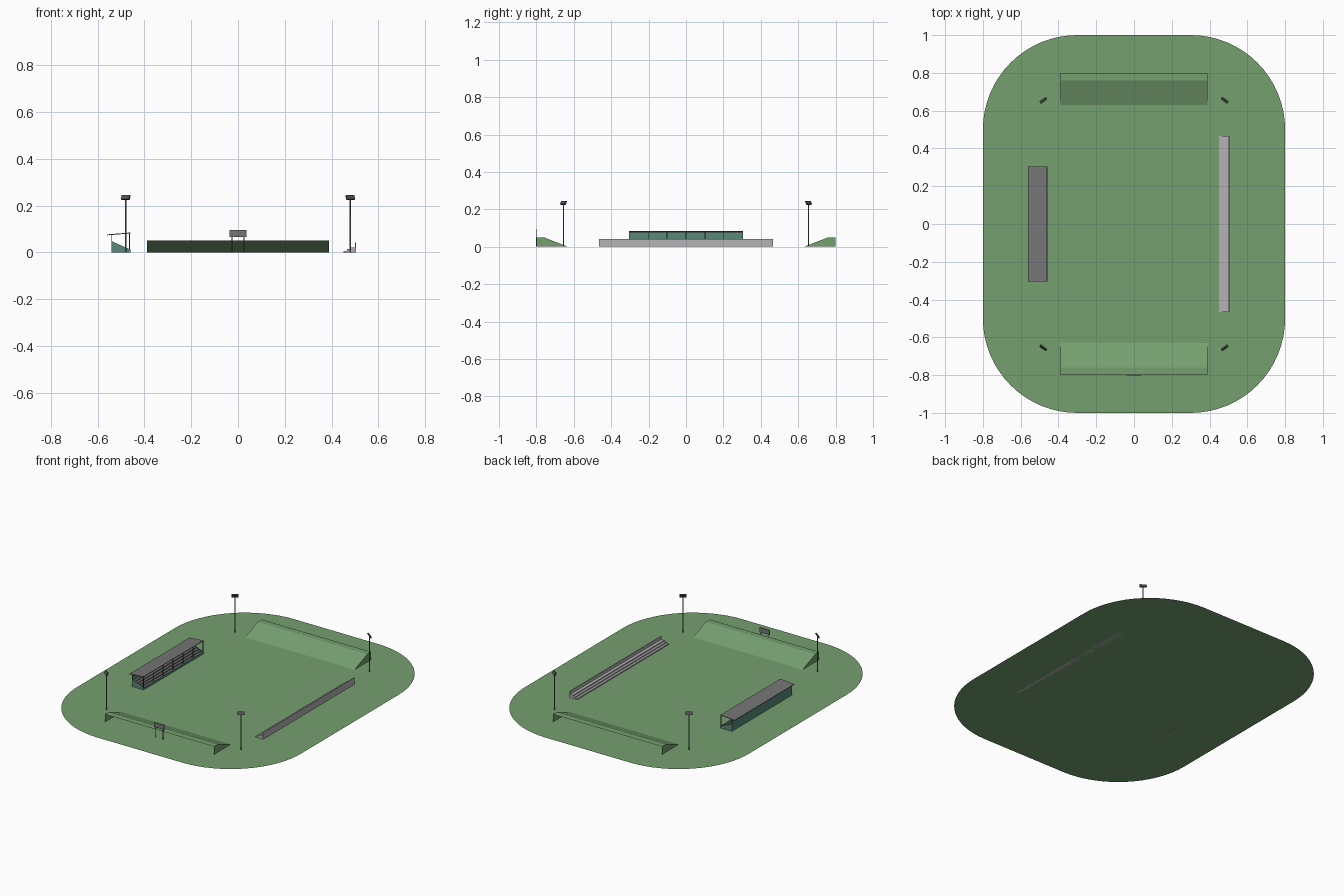
import bpy, bmesh, math
from mathutils import Matrix, Vector

old = bpy.data.objects.get("Cube")
if old:
    bpy.data.objects.remove(old, do_unlink=True)


def material(name, r, g, b):
    m = bpy.data.materials.new(name)
    m.use_nodes = True
    m.diffuse_color = (r, g, b, 1)
    m.node_tree.nodes["Principled BSDF"].inputs["Base Color"].default_value = (r, g, b, 1)
    return m


GRASS = material("grass green", 0.18, 0.35, 0.16)
CONCRETE = material("light concrete", 0.46, 0.45, 0.46)
METAL = material("grey metal", 0.18, 0.18, 0.18)
DARK = material("dark metal", 0.09, 0.09, 0.09)
TEAL = material("teal panel", 0.10, 0.25, 0.19)


def finish(name, bm, mat, matrix=None):
    bmesh.ops.recalc_face_normals(bm, faces=bm.faces)
    mesh = bpy.data.meshes.new(name)
    bm.to_mesh(mesh)
    bm.free()
    mesh.materials.append(mat)
    ob = bpy.data.objects.new(name, mesh)
    if matrix is not None:
        ob.matrix_world = matrix
    bpy.context.collection.objects.link(ob)
    return ob


def add_box(bm, lo, hi):
    lo, hi = Vector(lo), Vector(hi)
    size = hi - lo
    bmesh.ops.create_cube(bm, size=1, matrix=Matrix.Translation((lo + hi) / 2)
                          @ Matrix.Diagonal((*size, 1)))


def boxes(name, mat, pairs, matrix=None):
    bm = bmesh.new()
    for lo, hi in pairs:
        add_box(bm, lo, hi)
    return finish(name, bm, mat, matrix)


def prism(name, mat, profile, y0, y1):
    """Extrude an x-z profile along y."""
    bm = bmesh.new()
    face = bm.faces.new([bm.verts.new((x, y0, z)) for x, z in profile])
    ext = bmesh.ops.extrude_face_region(bm, geom=[face], use_keep_orig=True)
    verts = [v for v in ext["geom"] if isinstance(v, bmesh.types.BMVert)]
    bmesh.ops.translate(bm, verts=verts, vec=(0, y1 - y0, 0))
    return finish(name, bm, mat)


# Rounded grass field
bm = bmesh.new()
R, N = 0.5, 16
ring = []
for k, (sx, sy) in enumerate([(1, 1), (-1, 1), (-1, -1), (1, -1)]):
    for i in range(N + 1):
        a = math.pi / 2 * (k + i / N)
        ring.append(bm.verts.new((sx * (0.8 - R) + R * math.cos(a),
                                  sy * (1 - R) + R * math.sin(a), 0)))
bm.faces.new(ring)
finish("field", bm, GRASS)

# Grass banks behind both ends, open on the outer side
for side, label in ((-1, "front"), (1, "back")):
    bm = bmesh.new()
    rows = []
    for x in (-0.39, 0.39):
        rows.append([bm.verts.new((x, side * y, z)) for y, z in
                     ((0.63, 0), (0.76, 0.05), (0.80, 0.05), (0.80, 0))])
    a, b = rows
    for i in range(2):
        bm.faces.new((a[i], a[i + 1], b[i + 1], b[i]))
    bm.faces.new(a)
    bm.faces.new(b)
    finish(label + "_bank", bm, GRASS)

# Open terrace with three steps and a low back wall
prism("terrace", CONCRETE,
      [(0.45, 0), (0.45, 0.007), (0.465, 0.007), (0.465, 0.014), (0.48, 0.014),
       (0.48, 0.021), (0.50, 0.021), (0.50, 0.042), (0.505, 0.042), (0.505, 0)],
      -0.465, 0.465)

# Covered stand: steps, end panels, back wall, posts and roof
L = 0.305
steps, n = [(-0.538, 0)], 5
for i in range(n):
    x, z = -0.536 + i * 0.015, 0.040 - i * 0.007
    steps += [(x, z), (x + 0.015, z)]
steps.append((-0.461, 0))
prism("stand_steps", METAL, steps, -L + 0.004, L - 0.004)
ends = [(-0.54, 0), (-0.54, 0.048), (-0.46, 0.012), (-0.46, 0)]
for s, label in ((-1, "front"), (1, "back")):
    prism("stand_end_" + label, TEAL, ends, s * L, s * (L - 0.004))
boxes("stand_front_wall", TEAL, [((-0.462, -L, 0), (-0.459, L, 0.014))])
boxes("stand_back_wall", TEAL, [((-0.541, -L, 0), (-0.538, L, 0.077))])
posts = []
for i in range(7):
    y = (i / 3 - 1) * (L - 0.002)
    posts.append(((-0.465, y - 0.002, 0), (-0.461, y + 0.002, 0.082)))
boxes("stand_posts", DARK, posts)
prism("stand_roof", METAL, [(-0.56, 0.073), (-0.46, 0.081), (-0.46, 0.085), (-0.56, 0.077)],
      -L, L)

# Scoreboard on two legs
boxes("scoreboard_panel", METAL, [((-0.036, -0.803, 0.065), (0.036, -0.798, 0.095))])
boxes("scoreboard_legs", DARK,
      [((x - 0.002, -0.802, 0), (x + 0.002, -0.799, 0.066)) for x in (-0.026, 0.026)])

# Four floodlights, tilted towards the centre
for sx in (-1, 1):
    for sy in (-1, 1):
        label = ("front_" if sy < 0 else "back_") + ("left" if sx > 0 else "right")
        pos = Vector((sx * 0.48, sy * 0.655, 0))
        bm = bmesh.new()
        bmesh.ops.create_cone(bm, cap_ends=True, segments=8, radius1=0.0035, radius2=0.0025,
                              depth=0.232, matrix=Matrix.Translation((0, 0, 0.116)))
        finish("light_pole_" + label, bm, METAL, Matrix.Translation(pos))
        turn = math.atan2(-pos.y, -pos.x)
        place = (Matrix.Translation(pos + Vector((0, 0, 0.235)))
                 @ Matrix.Rotation(turn, 4, "Z") @ Matrix.Rotation(math.radians(25), 4, "Y"))
        boxes("light_head_" + label, DARK,
              [((-0.004, -0.021, -0.01), (0.004, 0.021, 0.01))], place)
